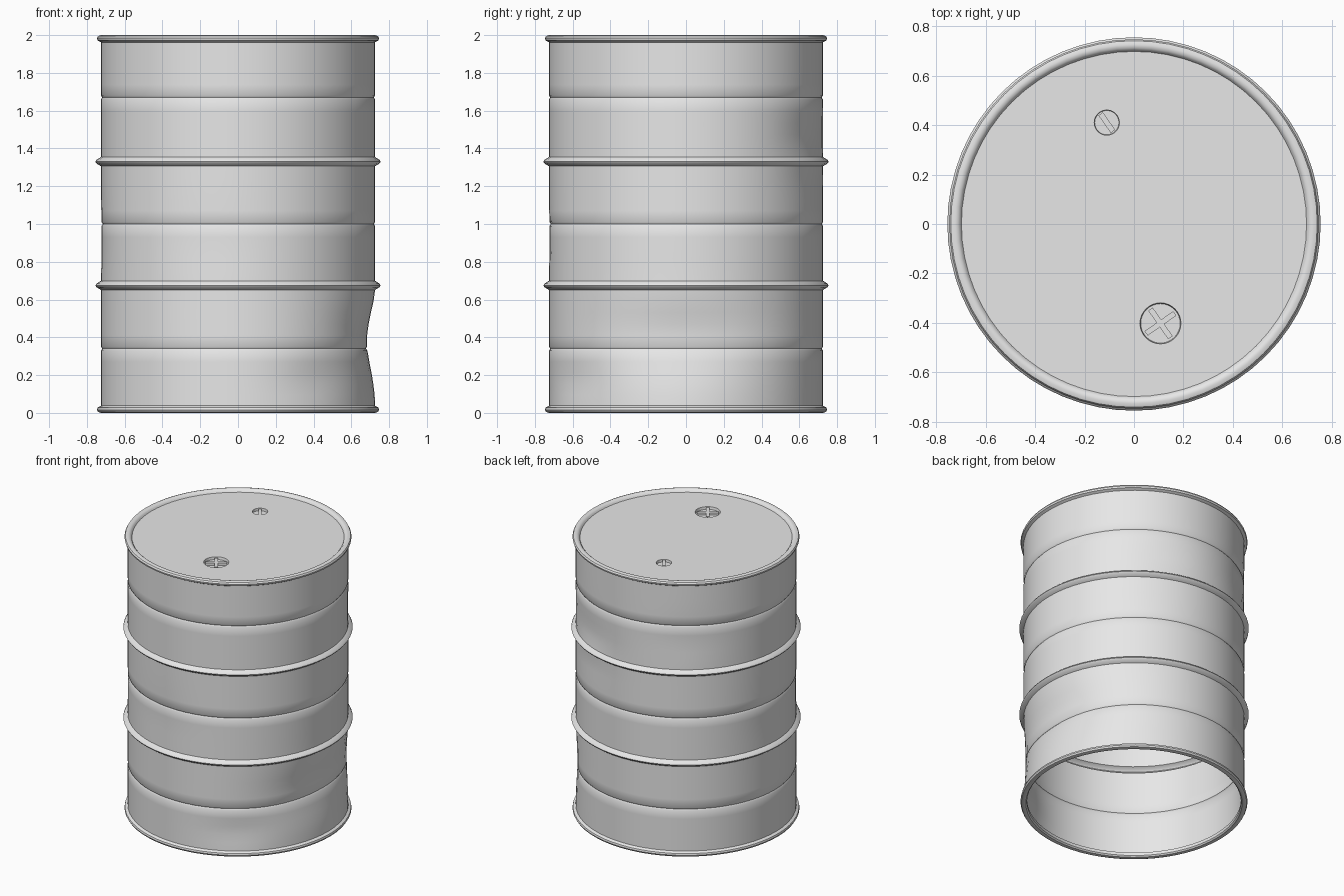
import bpy, bmesh, math
from mathutils import Matrix, Vector

if "Cube" in bpy.data.objects:
    bpy.data.objects.remove(bpy.data.objects["Cube"])

SEG = 64
LID_Z = 1.98

steel = bpy.data.materials.new("grey_steel")
steel.diffuse_color = (0.8, 0.8, 0.8, 1)
steel.use_nodes = True
steel.node_tree.nodes["Principled BSDF"].inputs["Base Color"].default_value = steel.diffuse_color


def finish(name, bm, angle=35):
    mesh = bpy.data.meshes.new(name)
    bm.to_mesh(mesh)
    bm.free()
    mesh.materials.append(steel)
    obj = bpy.data.objects.new(name, mesh)
    bpy.context.collection.objects.link(obj)
    bpy.ops.object.select_all(action='DESELECT')
    obj.select_set(True)
    bpy.context.view_layer.objects.active = obj
    bpy.ops.object.shade_smooth_by_angle(angle=math.radians(angle))
    return obj


def ring(bm, r, z, n=SEG, cx=0, cy=0):
    return [bm.verts.new((cx + r * math.cos(math.tau * i / n),
                          cy + r * math.sin(math.tau * i / n), z)) for i in range(n)]


def lathe(bm, profile):
    rows = [ring(bm, r, z) for r, z in profile]
    for a, b in zip(rows, rows[1:]):
        for i in range(SEG):
            j = (i + 1) % SEG
            bm.faces.new((a[i], a[j], b[j], b[i]))


# dents: azimuth (deg), height, depth, angular spread (deg), height spread
DENTS = [(-3, 0.38, 0.044, 24, 0.13), (-55, 0.17, 0.012, 12, 0.08),
         (64, 1.40, 0.014, 13, 0.13), (125, 1.56, 0.007, 14, 0.10),
         (-100, 0.92, 0.005, 14, 0.12), (180, 0.90, 0.004, 16, 0.15)]


def dent(v):
    az = math.degrees(math.atan2(v.y, v.x))
    d = 0
    for a, z, depth, sa, sz in DENTS:
        da = (az - a + 180) % 360 - 180
        d += depth * math.exp(-0.5 * ((da / sa) ** 2 + ((v.z - z) / sz) ** 2))
    # the rims and hoops stay stiff
    stiff = min(abs(v.z - s) for s in (0.02, 0.675, 1.33, 1.98))
    return d * min(1, max(0, stiff - 0.02) / 0.09)


# drum wall: rolled bottom rim, hoops, fine grooves, rolled top rim
R = 0.726
profile = [(0.704, 0.034), (0.704, 0.012), (0.712, 0.003), (0.726, 0.0), (0.741, 0.005),
           (0.747, 0.016), (0.744, 0.028), (R, 0.038)]
stops = [(0.34, 'groove'), (0.675, 'hoop'), (1.0, 'groove'), (1.33, 'hoop'), (1.67, 'groove'),
         (1.962, 'end')]
for z, kind in stops:
    half = {'groove': 0.011, 'hoop': 0.024, 'end': 0}[kind]
    z0, z1 = profile[-1][1], z - half
    profile += [(R, z0 + (z1 - z0) * k / 5) for k in range(1, 6)]
    if kind == 'groove':
        profile += [(R - 0.007, z), (R, z + half)]
    elif kind == 'hoop':
        profile += [(0.749, z - 0.010), (0.755, z), (0.749, z + 0.010), (R, z + half)]
profile += [(0.744, 1.972), (0.747, 1.984), (0.741, 1.995), (0.726, 2.0),
            (0.712, 1.997), (0.704, 1.990), (0.698, LID_Z)]
bm = bmesh.new()
lathe(bm, profile)
for v in bm.verts:
    out = Vector((v.co.x, v.co.y, 0)).normalized()
    v.co -= out * dent(v.co)
finish("drum_wall", bm)

# lid with two round openings
BUNGS = [("large_bung", 0.107, -0.402, 0.083, (35, 125)),
         ("small_bung", -0.11, 0.41, 0.051, (-55,))]
bm = bmesh.new()
edges = []
for cx, cy, r, n in [(0, 0, 0.698, SEG)] + [(b[1], b[2], b[3], 32) for b in BUNGS]:
    loop = ring(bm, r, LID_Z, n, cx, cy)
    edges += [bm.edges.new((loop[i], loop[(i + 1) % n])) for i in range(n)]
bmesh.ops.triangle_fill(bm, use_beauty=True, edges=edges, normal=(0, 0, 1))
for f in bm.faces:
    f.normal_update()
    if f.normal.z < 0:
        f.normal_flip()
finish("lid", bm)

# recessed bungs with grip bars
for name, cx, cy, r, angles in BUNGS:
    bm = bmesh.new()
    n, depth = 32, 0.018
    top, low = ring(bm, r, LID_Z, n, cx, cy), ring(bm, r * 0.96, LID_Z - depth, n, cx, cy)
    for i in range(n):
        j = (i + 1) % n
        bm.faces.new((top[j], top[i], low[i], low[j]))
    bm.faces.new(low)
    for k, a in enumerate(angles):
        m = (Matrix.Translation((cx, cy, LID_Z - depth / 2 - 0.001 - 0.0005 * k))
             @ Matrix.Rotation(math.radians(a), 4, 'Z')
             @ Matrix.Diagonal((r * 1.7, 0.022, depth, 1)))
        bmesh.ops.create_cube(bm, size=1, matrix=m)
    finish(name, bm, 30)
